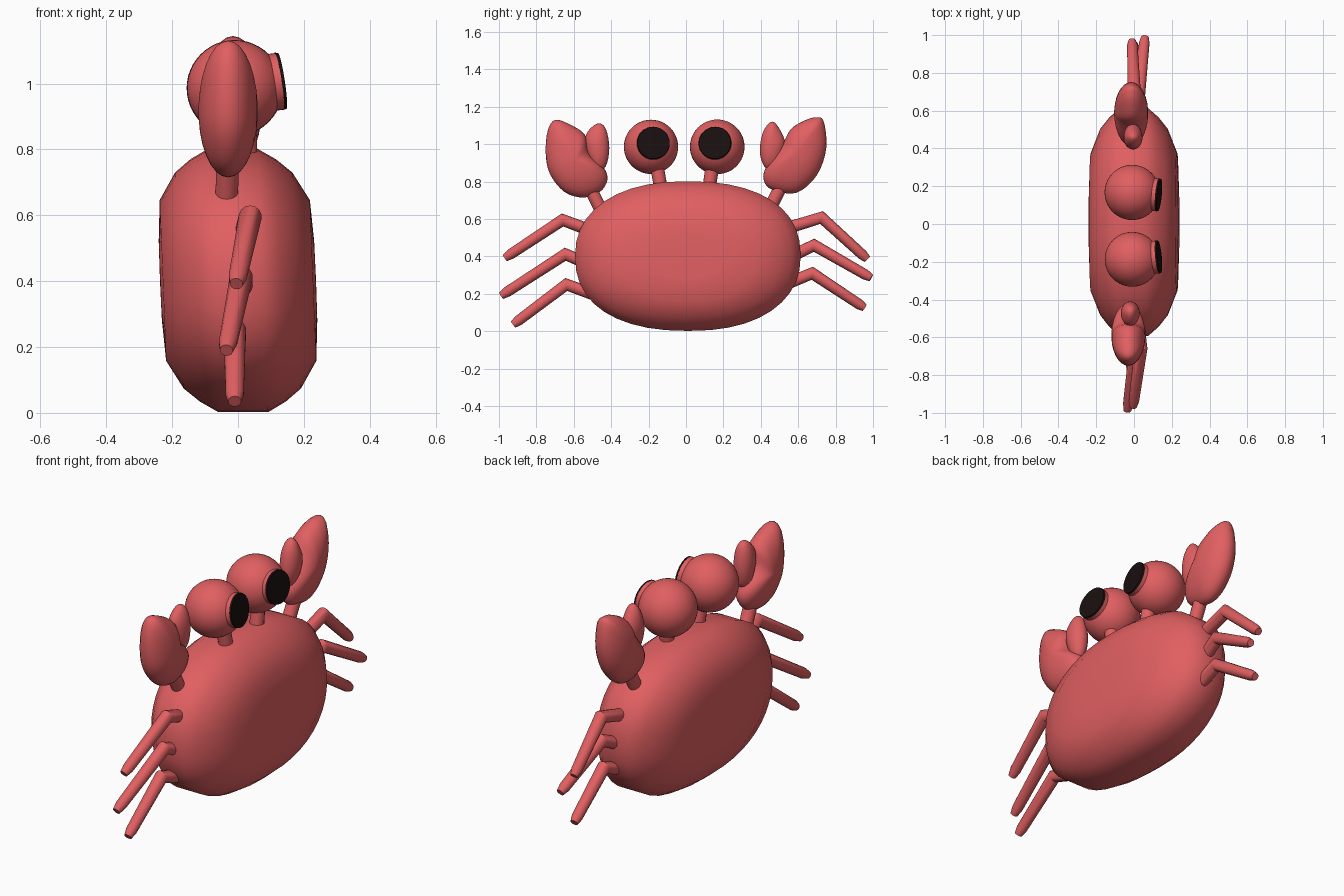
import bpy, bmesh, math
from mathutils import Vector

if "Cube" in bpy.data.objects:
    bpy.data.objects.remove(bpy.data.objects["Cube"])


def make_material(name, rgb):
    m = bpy.data.materials.new(name)
    m.diffuse_color = (*rgb, 1)
    m.use_nodes = True
    m.node_tree.nodes["Principled BSDF"].inputs["Base Color"].default_value = m.diffuse_color
    return m


RED = make_material("shell red", (0.75, 0.115, 0.12))
BLACK = make_material("pupil black", (0.01, 0.005, 0.005))


def finish(name, bm, mat, angle=None):
    bmesh.ops.recalc_face_normals(bm, faces=bm.faces)
    me = bpy.data.meshes.new(name)
    bm.to_mesh(me)
    bm.free()
    ob = bpy.data.objects.new(name, me)
    bpy.context.collection.objects.link(ob)
    me.materials.append(mat)
    for p in me.polygons:
        p.use_smooth = True
    if angle:
        bpy.ops.object.select_all(action='DESELECT')
        ob.select_set(True)
        bpy.context.view_layer.objects.active = ob
        bpy.ops.object.shade_smooth_by_angle(angle=math.radians(angle))
    return ob


def bridge(bm, rings):
    for a, b in zip(rings, rings[1:]):
        n = len(a)
        for i in range(n):
            bm.faces.new((a[i], a[(i + 1) % n], b[(i + 1) % n], b[i]))


def smooth_loop(pts, steps=4):
    # closed Catmull-Rom loop through the points
    out, n = [], len(pts)
    for i in range(n):
        p0, p1, p2, p3 = (Vector(pts[(i + k) % n]) for k in (-1, 0, 1, 2))
        for s in range(steps):
            t = s / steps
            out.append(0.5 * (2 * p1 + (p2 - p0) * t + (2 * p0 - 5 * p1 + 4 * p2 - p3) * t * t
                              + (3 * p1 - p0 - 3 * p2 + p3) * t ** 3))
    return out


def inflate(name, outline, profile, x=0.0, lean=0.0):
    # side outline in (y, z) thickened along x, profile = (half depth, scale)
    bm = bmesh.new()
    c = sum((Vector(p) for p in outline), Vector((0, 0))) / len(outline)
    full = [(-d, s) for d, s in reversed(profile)] + list(profile)
    rings = []
    for d, s in full:
        ring = []
        for p in outline:
            q = c + (Vector(p) - c) * s
            ring.append(bm.verts.new((x + d - lean * (q.y - c.y), q.x, q.y)))
        rings.append(ring)
    bridge(bm, rings)
    for ring, d in ((rings[0], full[0][0]), (rings[-1], full[-1][0])):
        mid = bm.verts.new((x + d * 1.004, c.x, c.y))
        for i in range(len(ring)):
            bm.faces.new((ring[i], ring[(i + 1) % len(ring)], mid))
    bmesh.ops.remove_doubles(bm, verts=bm.verts, dist=1e-5)
    return finish(name, bm, RED)


def tube(name, pts, radii, mat=RED, sides=14):
    bm = bmesh.new()
    pts = [Vector(p) for p in pts]
    rings = []
    for i, p in enumerate(pts):
        d = (pts[min(i + 1, len(pts) - 1)] - p).normalized() + (p - pts[max(i - 1, 0)]).normalized()
        d.normalize()
        ref = Vector((1, 0, 0)) if abs(d.x) < 0.8 else Vector((0, 0, 1))
        u = d.cross(ref).normalized()
        v = d.cross(u)
        ring = []
        for k in range(sides):
            a = 2 * math.pi * k / sides
            ring.append(bm.verts.new(p + radii[i] * (u * math.cos(a) + v * math.sin(a))))
        rings.append(ring)
    bridge(bm, rings)
    bm.faces.new(rings[0])
    bm.faces.new(rings[-1])
    return finish(name, bm, mat, 40)


# Shell: rounded oblong with bevelled rim and nearly flat faces
body = []
for k in range(40):
    a = 2 * math.pi * k / 40
    c, s = math.cos(a), math.sin(a)
    e = 2 / 2.3
    body.append((0.01 + 0.603 * math.copysign(abs(c) ** e, c),
                 0.402 + 0.4 * math.copysign(abs(s) ** e, s) + 0.02 * c * abs(s)  * (1 - abs(s))))
inflate("shell", body, [(0.075, 1.0), (0.13, 0.92), (0.178, 0.82), (0.228, 0.61), (0.236, 0.3)], lean=0.04)

# Eyes with stalks, collars and pupils
for side, y, r, foot in (("left", -0.187, 0.145, -0.13), ("right", 0.167, 0.146, 0.12)):
    c = Vector((-0.01, y, 0.986))
    bm = bmesh.new()
    bmesh.ops.create_uvsphere(bm, u_segments=40, v_segments=24, radius=r)
    bmesh.ops.translate(bm, verts=bm.verts, vec=c)
    finish(side + "_eye", bm, RED)
    n = Vector((0.98, -0.09 if y > 0 else 0.09, 0.15)).normalized()
    tube(side + "_eye_collar", [c + n * 0.10, c + n * 0.137], [0.087, 0.087], sides=32)
    tube(side + "_pupil", [c + n * 0.137, c + n * 0.1465], [0.088, 0.086], BLACK, 32)
    tube(side + "_eye_stalk", [(0.025, foot, 0.74), (0.02, foot + 0.25 * (y - foot) * 2, 0.9)],
         [0.036, 0.036])

# Claws: big pincer, thumb and arm
bulge = [(math.sin(a), math.cos(a)) for a in (math.radians(k * 12) for k in range(8))]
claws = {
    "left": (-0.03,
             [(-.70, 1.13), (-.62, 1.105), (-.54, 1.05), (-.515, .95), (-.44, .875), (-.42, .81),
              (-.46, .745), (-.55, .715), (-.65, .745), (-.727, .84), (-.75, .95), (-.74, 1.07)],
             [(-.475, 1.11), (-.43, 1.085), (-.41, .98), (-.43, .88), (-.48, .86), (-.53, .95), (-.535, 1.05)],
             [(-.035, -.45, .64), (-.03, -.53, .80)]),
    "right": (-0.015,
              [(.69, 1.143), (.735, 1.125), (.75, .98), (.70, .835), (.59, .74), (.46, .757),
               (.415, .81), (.43, .88), (.515, 1.0), (.56, 1.08), (.63, 1.125)],
              [(.455, 1.12), (.41, 1.06), (.395, .95), (.43, .87), (.49, .89), (.53, 1.0), (.495, 1.09)],
              [(-.02, .44, .64), (-.015, .52, .80)]),
}
for side, (x, pincer, thumb, arm) in claws.items():
    inflate(side + "_pincer", smooth_loop(pincer), [(0.09 * d, s) for d, s in bulge], x)
    inflate(side + "_thumb", smooth_loop(thumb), [(0.05 * d, s) for d, s in bulge], x + 0.01)
    tube(side + "_arm", arm, [0.035, 0.035])

# Legs: hip, knee and tapered tip
legs = {
    "left_upper": [(.02, -.50, .535), (.037, -.66, .595), (-.005, -.968, .392)],
    "left_middle": [(.01, -.50, .35), (.01, -.645, .412), (-.035, -.988, .19)],
    "left_lower": [(-.01, -.42, .17), (-.01, -.64, .25), (-.01, -.925, .035)],
    "right_upper": [(0, .52, .545), (0, .725, .608), (-.01, .97, .385)],
    "right_middle": [(.01, .55, .395), (.025, .685, .46), (.058, .99, .285)],
    "right_lower": [(.02, .48, .23), (.02, .675, .31), (0, .955, .125)],
}
for name, (hip, knee, tip) in legs.items():
    near_tip = Vector(knee).lerp(Vector(tip), 0.9)
    tube(name + "_leg", [hip, knee, near_tip, tip], [0.033, 0.035, 0.028, 0.02])
